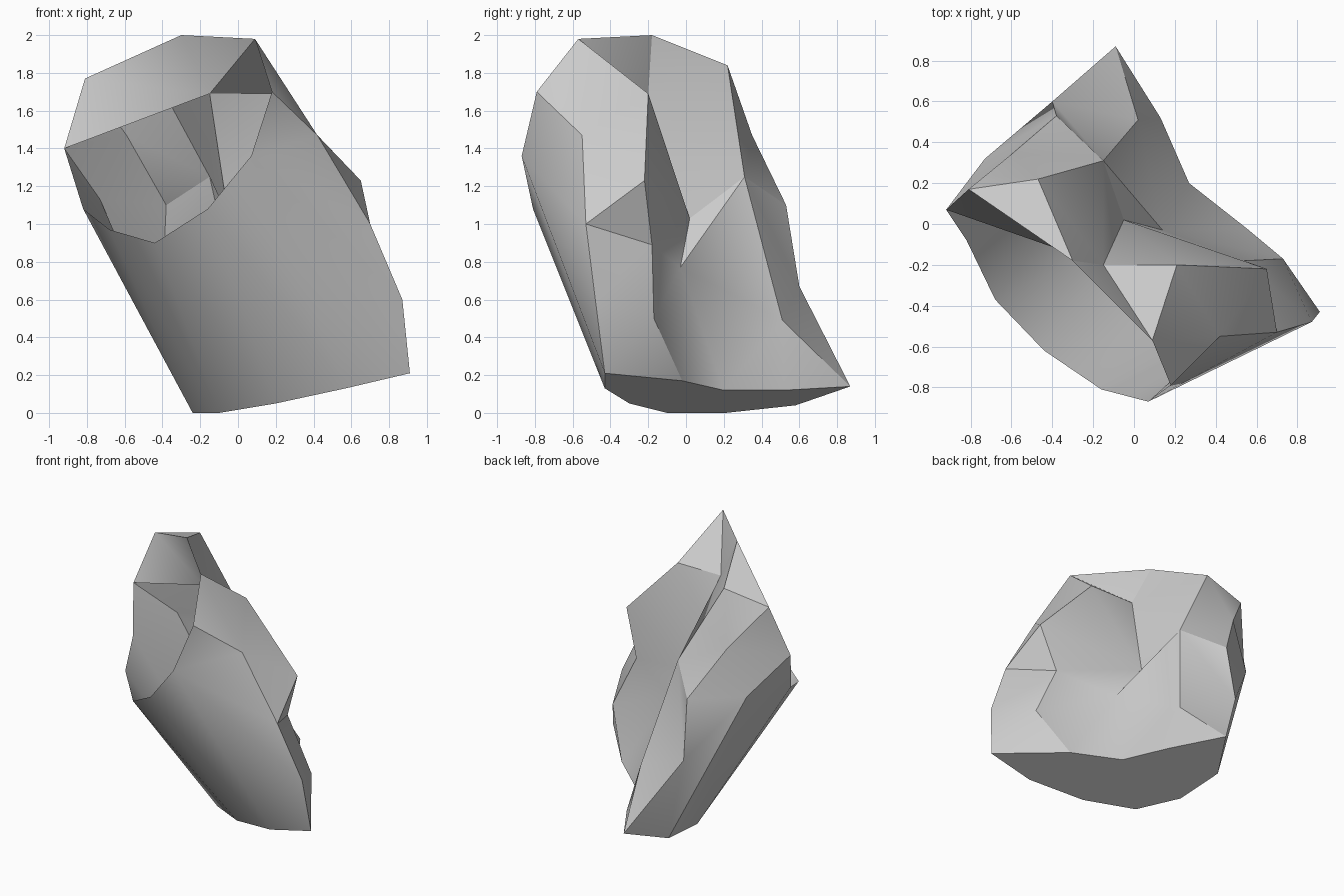
import bpy, bmesh, math
from mathutils import Vector

cube = bpy.data.objects.get("Cube")
if cube:
    bpy.data.objects.remove(cube)

stone = bpy.data.materials.new("stone_grey")
stone.use_nodes = True
grey = (0.6, 0.6, 0.6, 1)
stone.diffuse_color = grey
stone.node_tree.nodes["Principled BSDF"].inputs["Base Color"].default_value = grey

# Ridge lines of the broken rock shell
rim = [(-.92, .07, 1.4), (-.82, -.08, 1.08), (-.68, -.37, .97), (-.44, -.62, .9),
       (-.16, -.81, 1.08), (.07, -.87, 1.36), (.18, -.79, 1.7)]
crown = [(-.81, .17, 1.77), (-.3, -.18, 2), (.09, -.57, 1.98)]
foot_front = [(-.26, .58, .04), (-.24, .21, 0), (-.1, -.1, 0), (.2, -.3, .05), (.57, -.43, .13)]
foot_back = [(.55, -.02, .17), (.27, .2, .12), (.13, .52, .12), (-.09, .87, .14)]
front_edge = [(.42, -.55, 1.47), (.7, -.53, 1), (.87, -.48, .6), (.91, -.43, .21)]
side_ridge = [(.21, -.2, 1.69), (.65, -.22, 1.23), (.54, -.18, .89), (.73, -.17, .5)]
groove = [(-.15, -.2, 1.69), (-.05, .02, 1.03), (.14, -.03, .77)]
back_ridge = [(-.47, .22, 1.84), (-.15, .31, 1.25), (.02, .51, .49)]
left_ridge = [(-.59, .35, 1.47), (-.38, .53, 1.1), (-.4, .6, .67)]
left_corner = (-.73, .32, 1.13)

left_tip, peak, brow = crown
heel, toe = foot_back[-1], front_edge[-1]
pit = groove[0]


def bridge(a, b):
    """Triangles between two lines, always taking the shorter diagonal."""
    faces, i, j = [], 0, 0
    while i < len(a) - 1 or j < len(b) - 1:
        step_a = math.inf if i == len(a) - 1 else (Vector(a[i + 1]) - Vector(b[j])).length
        step_b = math.inf if j == len(b) - 1 else (Vector(a[i]) - Vector(b[j + 1])).length
        if step_a < step_b:
            faces.append((a[i], a[i + 1], b[j]))
            i += 1
        else:
            faces.append((a[i], b[j + 1], b[j]))
            j += 1
    return faces


def build(name, faces):
    bm = bmesh.new()
    verts = {}
    for face in faces:
        bm.faces.new([verts.setdefault(p, None) or verts.update({p: bm.verts.new(p)}) or verts[p]
                      for p in face])
    bmesh.ops.recalc_face_normals(bm, faces=bm.faces[:])
    mesh = bpy.data.meshes.new(name)
    bm.to_mesh(mesh)
    bm.free()
    mesh.materials.append(stone)
    obj = bpy.data.objects.new(name, mesh)
    bpy.context.collection.objects.link(obj)
    bpy.ops.object.select_all(action="DESELECT")
    bpy.context.view_layer.objects.active = obj
    obj.select_set(True)
    bpy.ops.object.shade_smooth_by_angle(angle=math.radians(32))


# Outer shell, open at the upper front
shell = []
shell += bridge(rim[1:], foot_front[1:] + front_edge[::-1])              # front slab
shell += [(brow, rim[-1], front_edge[0])]
shell += bridge(front_edge, [brow] + side_ridge + foot_back[:1])         # right side
shell += bridge(side_ridge + foot_back[:2], groove)                      # back groove
shell += bridge(groove + foot_back[1:3], back_ridge + [heel])            # back
shell += bridge(back_ridge + [heel], [left_tip] + left_ridge)            # back left
shell += bridge([left_tip] + left_ridge + [heel], [rim[0], left_corner, foot_front[0]])
shell += bridge([left_corner, foot_front[0]], rim[1:2] + foot_front[1:2])
shell += [(rim[0], left_corner, rim[1])]
shell += [(left_tip, back_ridge[0], peak), (peak, back_ridge[0], pit)]   # top
shell += [[toe] + foot_back + foot_front]                                # underside
build("rock_shell", shell)

# Folded sheet that closes the top of the opening
fold = [rim[0], left_tip, peak, brow, side_ridge[0]]
build("rock_inner_fold", [(pit, a, b) for a, b in zip(fold, fold[1:])])
